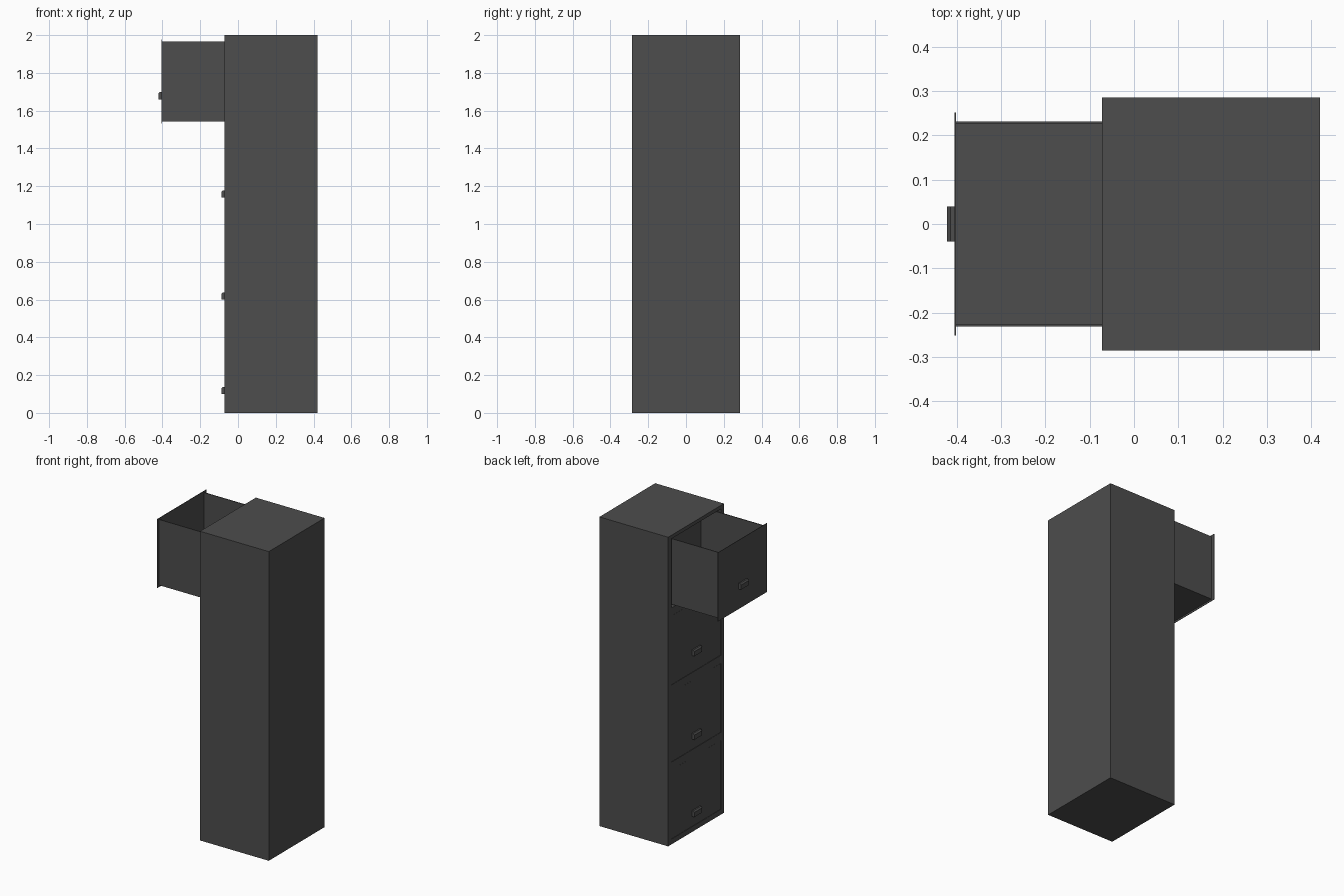
import bpy, bmesh

if "Cube" in bpy.data.objects:
    bpy.data.objects.remove(bpy.data.objects["Cube"])

MAT = bpy.data.materials.new("dark_metal")
MAT.diffuse_color = (0.075, 0.075, 0.075, 1)
MAT.use_nodes = True
MAT.node_tree.nodes["Principled BSDF"].inputs["Base Color"].default_value = MAT.diffuse_color


def add_object(name, bm):
    bmesh.ops.recalc_face_normals(bm, faces=bm.faces)
    me = bpy.data.meshes.new(name)
    bm.to_mesh(me)
    bm.free()
    me.materials.append(MAT)
    ob = bpy.data.objects.new(name, me)
    bpy.context.collection.objects.link(ob)
    return ob


def add_box(bm, x, y, z):
    """Box from (min, max) ranges."""
    vs = bmesh.ops.create_cube(bm, size=1)["verts"]
    for v in vs:
        v.co = [r[0] if c < 0 else r[1] for c, r in zip(v.co, (x, y, z))]


def box(name, x, y, z):
    bm = bmesh.new()
    add_box(bm, x, y, z)
    return add_object(name, bm)


FRONT, BACK, HALF_W = -0.072, 0.42, 0.285
PANEL_W, PANEL_H = 0.252, 0.445
DEPTH, WALL, PANEL_T = 0.46, 0.005, 0.003
PULL_OUT = 0.334
BOTTOMS = [0.035, 0.533, 1.032, 1.531]
HANDLES = [0.10, 0.60, 1.14, 1.66]

# Cabinet body with a pocket for each drawer
cabinet = box("cabinet_body", (FRONT, BACK), (-HALF_W, HALF_W), (0, 2))
bm = bmesh.new()
for z in BOTTOMS:
    add_box(bm, (FRONT - 0.1, BACK - 0.015), (-PANEL_W - 0.001, PANEL_W + 0.001),
            (z - 0.001, z + PANEL_H + 0.001))
cutter = add_object("pocket_cutter", bm)
cutter.hide_render = True
cutter.hide_set(True)
mod = cabinet.modifiers.new("pockets", "BOOLEAN")
mod.operation = "DIFFERENCE"
mod.solver = "EXACT"
mod.object = cutter


def drawer(i, z, handle_z, x0):
    # Front panel
    box(f"drawer_front_{i}", (x0, x0 + PANEL_T), (-PANEL_W, PANEL_W), (z, z + PANEL_H))

    # Open-topped tray
    lo, hi, w = z + 0.011, z + PANEL_H - 0.009, 0.231
    xa, xb = x0 + PANEL_T, x0 + DEPTH
    bm = bmesh.new()
    add_box(bm, (xa, xb), (-w, w), (lo, lo + WALL))
    for s in (-1, 1):
        add_box(bm, (xa, xb), sorted((s * w, s * (w - WALL))), (lo + WALL, hi))
    add_box(bm, (xb - WALL, xb), (-w + WALL, w - WALL), (lo + WALL, hi))
    add_object(f"drawer_tray_{i}", bm)

    # Handle with a sloping top
    profile = [(0, 0), (-0.017, 0), (-0.017, 0.03), (-0.009, 0.038), (0, 0.038)]
    bm = bmesh.new()
    face = bm.faces.new([bm.verts.new((x0 + px, -0.04, handle_z + pz)) for px, pz in profile])
    ext = bmesh.ops.extrude_face_region(bm, geom=[face], use_keep_orig=True)["geom"]
    bmesh.ops.translate(bm, vec=(0, 0.08, 0),
                        verts=[g for g in ext if isinstance(g, bmesh.types.BMVert)])
    add_object(f"drawer_handle_{i}", bm)


# Three closed drawers and the open top drawer
for i, (z, hz) in enumerate(zip(BOTTOMS, HANDLES), 1):
    drawer(i, z, hz, FRONT + 0.001 - (PULL_OUT if i == 4 else 0))
